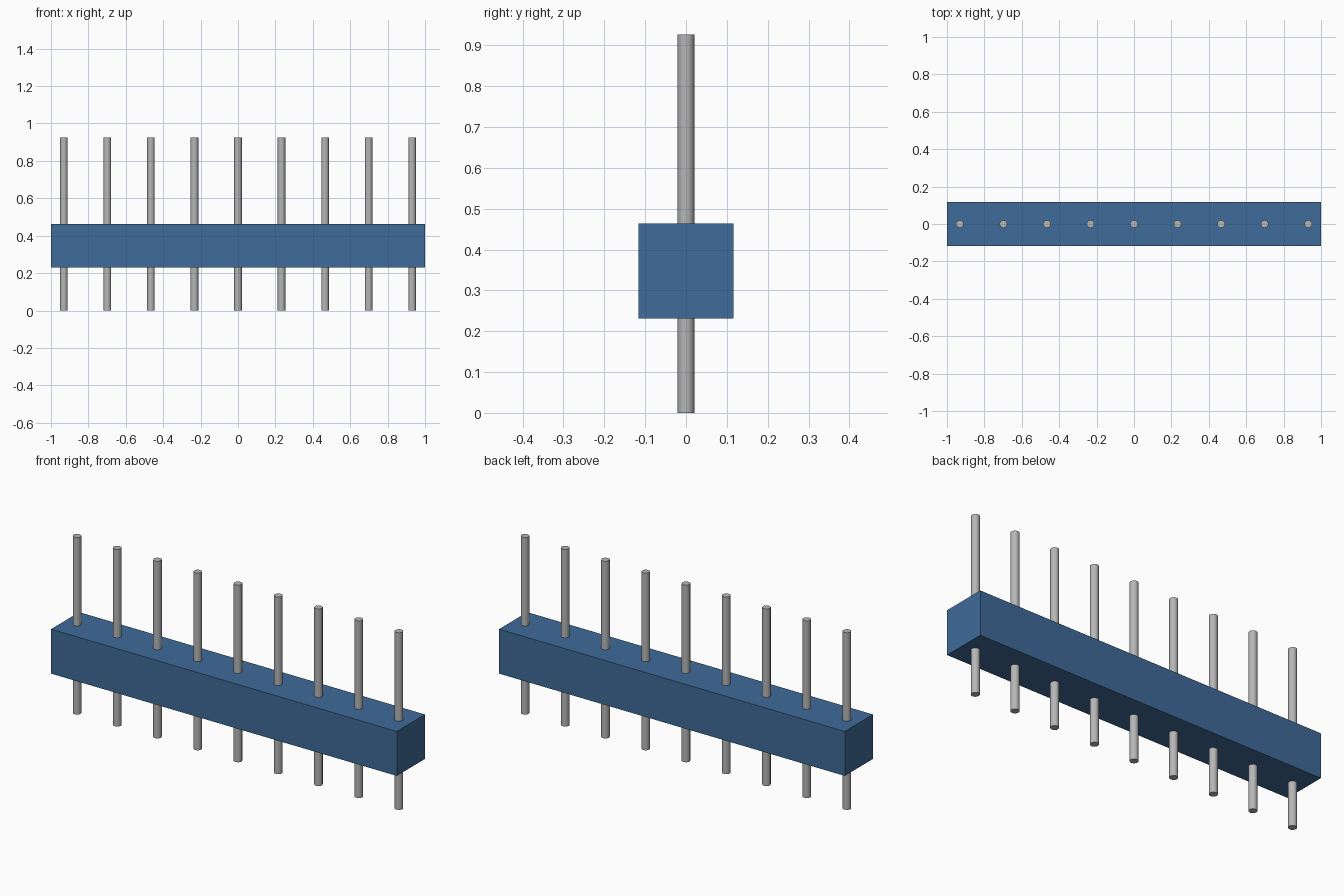
import bpy
import math

default = bpy.data.objects.get("Cube")
if default:
    bpy.data.objects.remove(default, do_unlink=True)


def make_material(name, rgb, roughness):
    mat = bpy.data.materials.new(name)
    mat.use_nodes = True
    mat.diffuse_color = (*rgb, 1)
    bsdf = mat.node_tree.nodes["Principled BSDF"]
    bsdf.inputs["Base Color"].default_value = (*rgb, 1)
    bsdf.inputs["Roughness"].default_value = roughness
    return mat


blue = make_material("housing blue", (0.05, 0.145, 0.32), 0.6)
grey = make_material("pin grey", (0.47, 0.47, 0.47), 0.4)

PIN_COUNT = 9
PITCH = 0.2328
PIN_RADIUS = 0.0205
PIN_HEIGHT = 0.926
BODY_WIDTH = 0.2326
BODY_BOTTOM = 0.231

# Long square housing
bpy.ops.mesh.primitive_cube_add(size=1, location=(0, 0, BODY_BOTTOM + BODY_WIDTH / 2))
housing = bpy.context.object
housing.name = "housing"
housing.scale = (2, BODY_WIDTH, BODY_WIDTH)
bpy.ops.object.transform_apply(location=False, rotation=False, scale=True)
housing.data.materials.append(blue)

# Row of round pins passing through the housing
for i in range(PIN_COUNT):
    x = (i - (PIN_COUNT - 1) / 2) * PITCH
    bpy.ops.mesh.primitive_cylinder_add(vertices=16, radius=PIN_RADIUS, depth=PIN_HEIGHT,
                                        location=(x, 0, PIN_HEIGHT / 2))
    pin = bpy.context.object
    pin.name = f"pin_{i + 1}"
    pin.data.materials.append(grey)
    bpy.ops.object.shade_smooth_by_angle(angle=math.radians(35))
